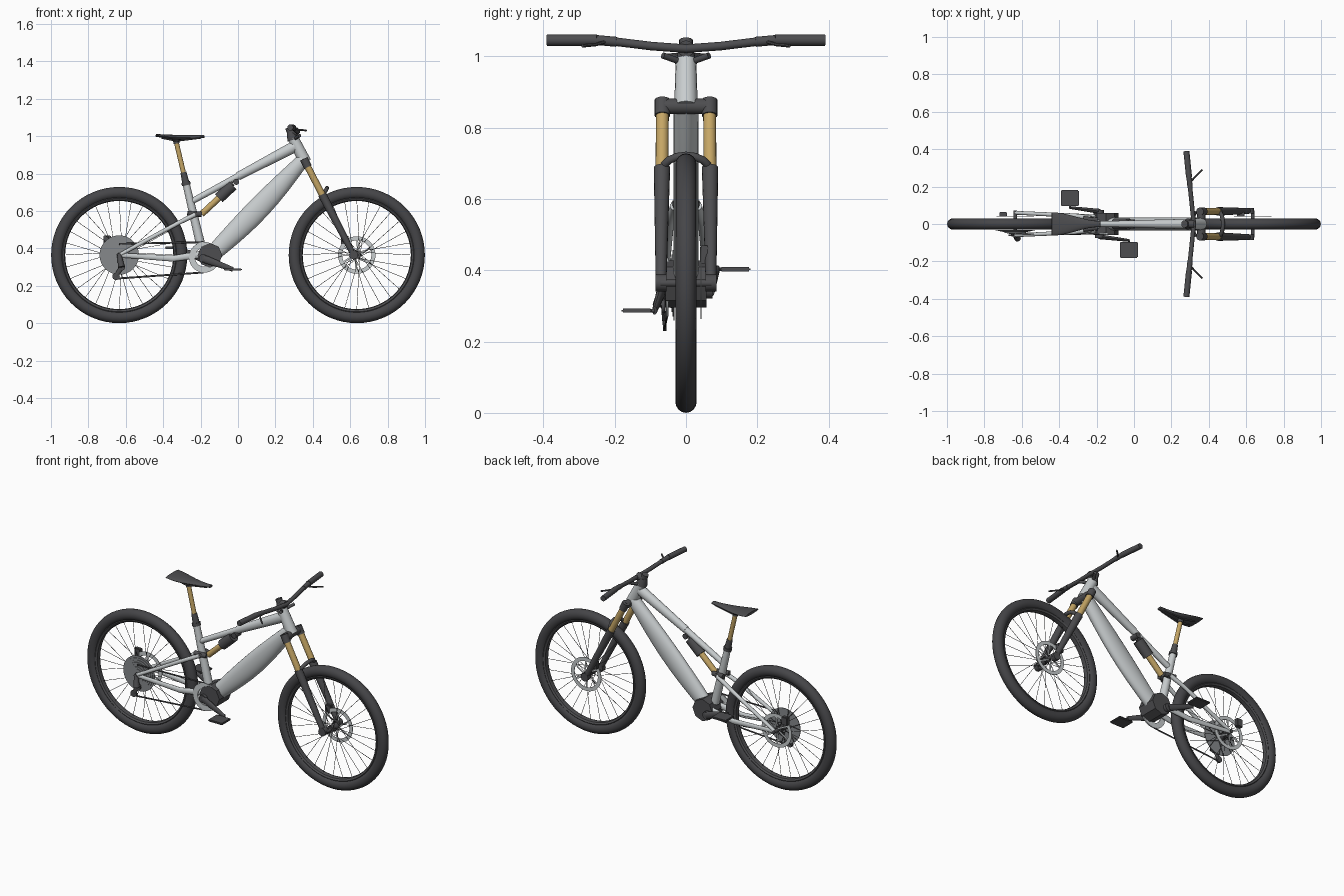
import bpy, bmesh
from math import sin, cos, pi, tau
from mathutils import Vector

cube = bpy.data.objects.get("Cube")
if cube:
    bpy.data.objects.remove(cube, do_unlink=True)


def material(name, red, green, blue):
    mat = bpy.data.materials.new(name)
    mat.use_nodes = True
    colour = (red, green, blue, 1)
    mat.diffuse_color = colour
    mat.node_tree.nodes["Principled BSDF"].inputs["Base Color"].default_value = colour
    return mat


silver = material("silver frame", .58, .61, .62)
black = material("matte black", .075, .075, .08)
rubber = material("tyre rubber", .06, .06, .065)
gold = material("gold coating", .56, .38, .13)
steel = material("grey steel", .24, .25, .26)


def at(x, z, y=0):
    """Point given by its place in the side view and its offset from the middle."""
    return Vector((x, y, z))


def sideways(y):
    return Vector((0, y, 0))


def finish(name, bm, mat, mirror=False):
    bmesh.ops.recalc_face_normals(bm, faces=bm.faces)
    mesh = bpy.data.meshes.new(name)
    bm.to_mesh(mesh)
    bm.free()
    mesh.materials.append(mat)
    part = bpy.data.objects.new(name, mesh)
    bpy.context.collection.objects.link(part)
    bpy.ops.object.select_all(action='DESELECT')
    part.select_set(True)
    bpy.context.view_layer.objects.active = part
    bpy.ops.object.shade_smooth_by_angle(angle=pi / 5)
    if mirror:
        mod = part.modifiers.new("Mirror", 'MIRROR')
        mod.use_axis = (False, True, False)
        mod.use_mirror_merge = False


def sweep(bm, path, radius, end=None, flat=1, sides=16):
    """Loft rings along a path, tapering to end; flat scales the sideways radius.
    A list of (sideways, in plane) radii sets every ring."""
    last = len(path) - 1
    if not isinstance(radius, list):
        end = radius if end is None else end
        steps = [radius + (end - radius) * i / last for i in range(last + 1)]
        radius = [(r * flat, r) for r in steps]
    along = (path[-1] - path[0]).normalized()
    ref = Vector((0, 0, 1)) if abs(along.y) > .8 else sideways(1)
    rings = []
    for i, (centre, (a, b)) in enumerate(zip(path, radius)):
        tangent = (path[min(i + 1, last)] - path[max(i - 1, 0)]).normalized()
        u = (ref - tangent * ref.dot(tangent)).normalized()
        v = tangent.cross(u)
        angles = [k * tau / sides for k in range(sides)]
        rings.append([bm.verts.new(centre + u * a * cos(t) + v * b * sin(t)) for t in angles])
    for ring_a, ring_b in zip(rings, rings[1:]):
        for k in range(sides):
            bm.faces.new((ring_a[k - 1], ring_a[k], ring_b[k], ring_b[k - 1]))
    bm.faces.new(rings[0])
    bm.faces.new(rings[-1])


def tube(name, mat, path, radius, end=None, mirror=False, **shape):
    bm = bmesh.new()
    sweep(bm, path, radius, end, **shape)
    finish(name, bm, mat, mirror)


def cross_tube(name, mat, centre, reach, radius, **shape):
    """Straight bar across the model."""
    tube(name, mat, [centre - sideways(reach), centre + sideways(reach)], radius, **shape)


def lathe(name, mat, centre, outline, steps=64):
    """Turn a closed (radius, y) outline around an axle along y."""
    bm = bmesh.new()
    angles = [k * tau / steps for k in range(steps)]
    rings = [[bm.verts.new(centre + at(r * cos(t), r * sin(t), y)) for r, y in outline] for t in angles]
    for k in range(steps):
        a, b = rings[k - 1], rings[k]
        for i in range(len(outline)):
            bm.faces.new((a[i - 1], a[i], b[i], b[i - 1]))
    finish(name, bm, mat)


def oval(radius, depth, width, sides):
    angles = [k * tau / sides for k in range(sides)]
    return [(radius + depth * cos(t), width * sin(t)) for t in angles]


def disc(name, mat, centre, inner, outer, y, thick):
    lathe(name, mat, centre, [(inner, y), (outer, y), (outer, y + thick), (inner, y + thick)])


def block(name, mat, centre, size):
    bm = bmesh.new()
    bmesh.ops.create_cube(bm, size=1)
    for v in bm.verts:
        v.co = centre + v.co * Vector(size)
    bmesh.ops.bevel(bm, geom=bm.edges[:], offset=.004, segments=2, affect='EDGES')
    finish(name, bm, mat)


# Joints shared by several parts
rear_axle, front_axle = at(-.635, .364), at(.635, .364)
crank_centre = at(-.185, .345)
head_top, head_low = at(.294, .99), at(.36, .86)
seat_top, seat_low = at(-.28, .755), at(-.195, .4)
rocker = at(-.23, .58)
shock_top, shock_low = at(-.01, .755), at(-.195, .582)
post_top = at(-.328, .96)
top_tube_end = at(0, .785)

# Wheels: tyre, rim, spokes, hub and brake disc
SPOKES, ARMS = 28, 6
for label, axle in (("rear", rear_axle), ("front", front_axle)):
    lathe(label + "_tyre", rubber, axle, oval(.332, .032, .03, 16))
    lathe(label + "_rim", black, axle, oval(.303, .014, .02, 8))
    bm = bmesh.new()
    for k in range(SPOKES):
        side = 1 if k % 2 else -1
        out = k * tau / SPOKES
        root = out + (.9 if k % 4 < 2 else -.9)
        hub_end = axle + at(cos(root), sin(root)) * .02 + sideways(side * .027)
        sweep(bm, [hub_end, axle + at(cos(out), sin(out)) * .292], .0013, sides=5)
    finish(label + "_spokes", bm, black)
    cross_tube(label + "_hub", black, axle, .03, .02)
    cross_tube(label + "_axle", black, axle, .072, .01)
    disc(label + "_brake_disc", silver, axle, .078, .1, .041, .003)
    bm = bmesh.new()
    for k in range(ARMS):
        root = k * tau / ARMS
        tip = root + .5
        arm = [at(cos(root), sin(root)) * .015, at(cos(tip), sin(tip)) * .082]
        sweep(bm, [axle + sideways(.0425) + p for p in arm], .005, flat=.3, sides=4)
    finish(label + "_disc_arms", bm, silver)
    block(label + "_caliper", black, axle + at(-.065, .08, .052), (.04, .025, .05))

# Main frame
steps = [i / 8 for i in range(9)]
down_top, down_low = at(.35, .875), at(-.12, .385)
tube("down_tube", silver, [down_top.lerp(down_low, t) - at(0, .012) * sin(pi * t) for t in steps],
     [(.035, .035 + .01 * t + .02 * sin(pi * t)) for t in steps], sides=24)
tube("head_tube", silver, [head_top, head_low], .029, .033)
tube("top_tube", silver, [at(.305, .945), top_tube_end], .031, .022, flat=.9)
tube("rear_top_tube", silver, [top_tube_end, at(-.258, .645)], .018, .016)
tube("seat_tube", silver, [seat_top, seat_low], .019, .025)
tube("seat_stay", silver, [rocker + sideways(.032), at(-.32, .535, .045), rear_axle + sideways(.06)],
     .013, .01, mirror=True)
tube("chain_stay", silver, [at(-.18, .37, .037), at(-.35, .345, .048), rear_axle + sideways(.06)],
     .02, .012, flat=.6, mirror=True)

# Rear shock and rocker
tube("rocker_link", black, [rocker + at(-.04, .005, .028), shock_low + sideways(.02)], .014, mirror=True)
cross_tube("rocker_pivot", black, rocker, .035, .015)
tube("shock_shaft", gold, [shock_low, shock_low.lerp(shock_top, .6)], .017)
tube("shock_body", black, [shock_low.lerp(shock_top, .5), shock_low.lerp(shock_top, .9)], .03)
tube("shock_reservoir", black, [at(-.085, .705), at(-.03, .75)], .018)
cross_tube("shock_mount", black, shock_top, .025, .016)

# Seat post and saddle
tube("seat_clamp", black, [seat_top.lerp(seat_low, .05), seat_top], .024)
tube("seat_collar", black, [seat_top, seat_top.lerp(post_top, .25)], .019, .016)
tube("seat_post", gold, [seat_top, post_top], .013)
tube("saddle_clamp", black, [post_top, post_top + at(-.005, .025)], .016)
tube("saddle_rail", black, [at(-.41, .99, .022), post_top + at(0, .014, .022), at(-.2, .99, .01)],
     .004, mirror=True, sides=8)
tube("saddle", black, [at(-.44 + .26 * t, 1.004 - .006 * t - .008 * sin(pi * t)) for t in steps],
     [(.039 + .023 * cos(pi * t), .007 + .006 * sin(pi * t)) for t in steps], sides=20)

# Suspension fork, built from one leg line and mirrored
leg_top, leg_low = at(.355, .87, .066), at(.618, .365, .07)
collar = leg_top.lerp(leg_low, .36)
tube("fork_upper", gold, [leg_top, leg_top.lerp(leg_low, .4)], .018, mirror=True)
tube("fork_lower", black, [collar, leg_low], .023, .015, mirror=True)
tube("fork_dropout", black, [leg_low - sideways(.015), leg_low + sideways(.015)], .024, mirror=True)
tube("fork_crown_sleeve", black, [leg_top + at(-.003, .008), leg_top.lerp(leg_low, .07)], .022, mirror=True)
cross_tube("fork_crown", black, head_low, .07, .022)
arch = [pi * t for t in steps]
tube("fork_arch", black, [at(.452 + .024 * sin(a), .68 + .042 * sin(a), .066 * cos(a)) for a in arch], .011)

# Handlebar, stem, levers and cables
stem_base, clamp = at(.28, 1.022), at(.32, 1.022)
tube("headset", black, [head_top - at(0, .01), stem_base], .031, .02)
tube("stem_cap", black, [stem_base, at(.27, 1.046)], .019)
tube("stem", black, [stem_base, clamp], .018, .023)


def bar(t):
    """Handlebar line: flat in the middle, rising and swept back to the ends."""
    reach = abs(t)
    rise = min(max(reach * 2 - .2, 0), 1)
    return clamp + at(-.04 * reach, .024 * rise, .39 * t)


tube("handlebar", black, [bar(t * 2 - 1) for t in steps], .012)
tube("handlebar_grip", black, [bar(.64), bar(1)], .016, mirror=True)
tube("brake_clamp", black, [bar(.5), bar(.64)], .014, mirror=True)
tube("brake_lever", black, [bar(.56), bar(.64) + at(.03, -.012), at(.365, 1.03, .29)], .005, mirror=True, sides=8)
tube("cable", black, [at(.33, 1.003, .065), head_top + at(.01, -.004, .018)], .009, mirror=True)

# Motor housing and cranks
cross_tube("motor", black, at(-.15, .362), .058, .066, sides=8)
cross_tube("crank_axle", black, crank_centre, .075, .024)
disc("chainring", silver, at(-.18, .352), .05, .082, -.056, .007)
for label, s in (("right", -1), ("left", 1)):
    tip = crank_centre + at(-.158, .058, .088) * s
    tube(label + "_crank", black, [crank_centre + sideways(s * .068), tip], .022, .012, flat=.6)
    tube(label + "_pedal_axle", black, [tip, tip + sideways(s * .085)], .005)
    block(label + "_pedal", black, tip + sideways(s * .05), (.096, .085, .012))

# Cassette, chain and derailleur
for k in range(7):
    disc("cassette_cog", steel, rear_axle, .012, .105 - .012 * k, -.035 - .003 * k, .003)
chain_line = sideways(-.053)
cage_top, cage_low = at(-.623, .3, -.064), at(-.652, .25, -.06)
tube("upper_chain", black, [rear_axle + chain_line + at(0, .06), crank_centre + chain_line + at(0, .088)],
     .005, flat=.6, sides=8)
tube("lower_chain", black, [cage_low - at(0, .012), crank_centre + chain_line - at(0, .074)],
     .005, flat=.6, sides=8)
tube("derailleur_body", black, [rear_axle + sideways(-.062), cage_top + sideways(-.012)], .012, .018)
tube("derailleur_cage", black, [cage_top, cage_low], .012, flat=.5)
for label, pulley in (("upper", cage_top), ("lower", cage_low)):
    cross_tube(label + "_pulley", black, pulley, .005, .02)
